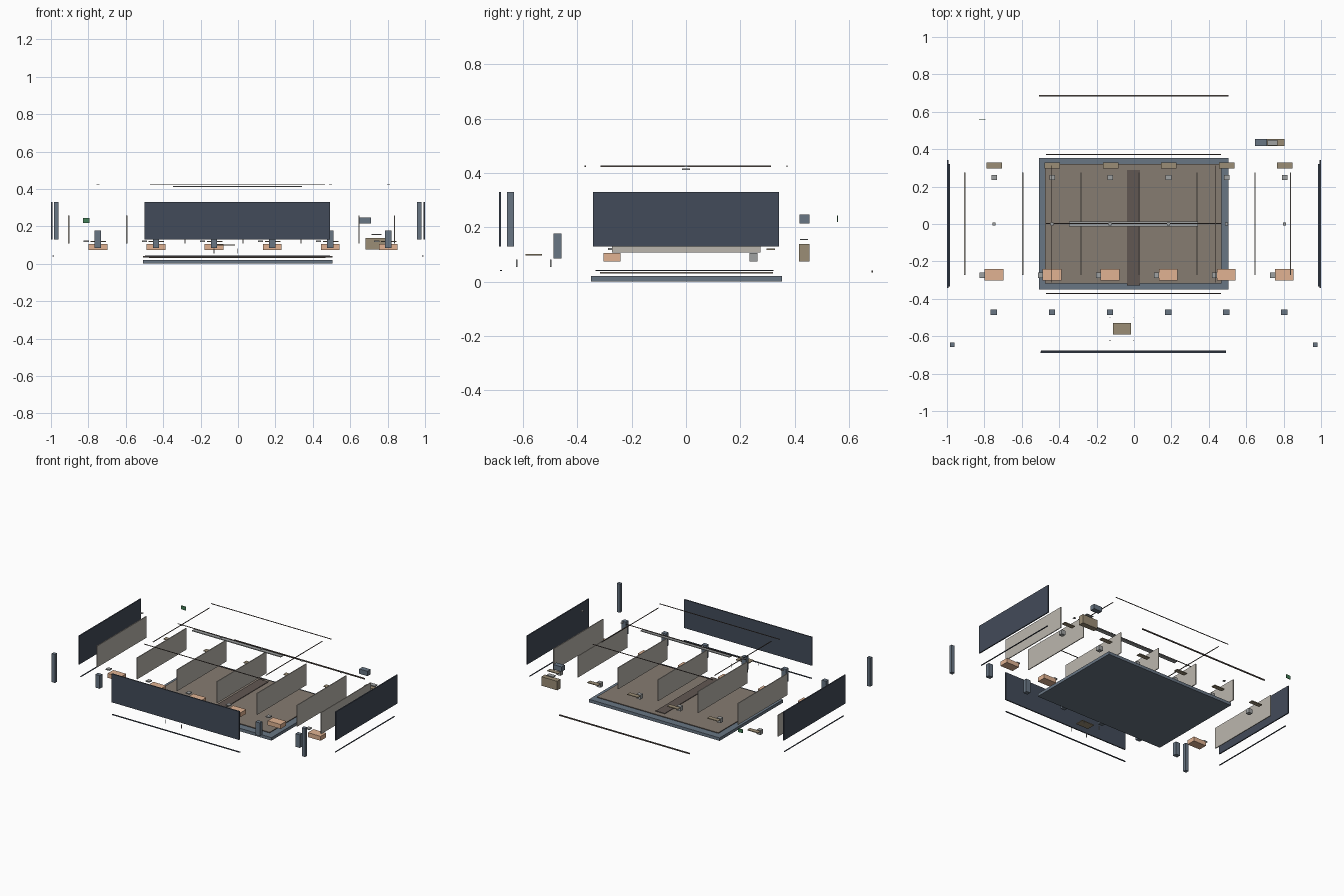
import bpy

N, PITCH = 6, 0.3105   # bays and their spacing


def material(name, rgb):
    m = bpy.data.materials.new(name)
    m.diffuse_color = (*rgb, 1)
    return m


NAVY = material("navy", (0.055, 0.07, 0.10))
SLATE = material("slate", (0.14, 0.18, 0.23))
BROWN = material("taupe", (0.24, 0.20, 0.165))
DARK = material("dark_taupe", (0.12, 0.095, 0.085))
PALE = material("pale_board", (0.50, 0.47, 0.42))
PEACH = material("peach", (0.75, 0.45, 0.29))
TAN = material("tan", (0.33, 0.27, 0.18))
GREY = material("grey", (0.35, 0.36, 0.36))
GREEN = material("green", (0.06, 0.22, 0.10))

FACES = [(0, 2, 3, 1), (4, 5, 7, 6), (0, 1, 5, 4), (2, 6, 7, 3), (0, 4, 6, 2), (1, 3, 7, 5)]


def box(name, x, y, z, mat):
    """Box from (min, max) ranges on each axis."""
    verts = [(a, b, c) for c in z for b in y for a in x]
    mesh = bpy.data.meshes.new(name)
    mesh.from_pydata(verts, [], FACES)
    mesh.materials.append(mat)
    mesh.update()
    ob = bpy.data.objects.new(name, mesh)
    bpy.context.collection.objects.link(ob)
    return ob


def row(name, x, y, z, mat):
    """One copy of the box in every bay."""
    for i in range(N):
        d = i * PITCH
        box(f"{name}_{i + 1}", (x[0] + d, x[1] + d), y, z, mat)


# Base slab, floor liner and the centre strip on it
box("base_slab", (-0.508, 0.505), (-0.35, 0.353), (0, 0.021), SLATE)
box("floor_liner", (-0.475, 0.468), (-0.317, 0.32), (0.031, 0.036), BROWN)
box("floor_centre_strip", (-0.038, 0.032), (-0.33, 0.29), (0.039, 0.043), DARK)

# Outer walls, pulled outwards
box("front_panel", (-0.5, 0.492), (-0.689, -0.681), (0.13, 0.33), NAVY)
box("left_panel", (-1.0, -0.992), (-0.342, 0.342), (0.13, 0.33), NAVY)
box("right_panel", (0.992, 1.0), (-0.342, 0.342), (0.13, 0.33), NAVY)
for name, x in (("left", -0.985), ("right", 0.956)):
    box(name + "_corner_post", (x, x + 0.025), (-0.658, -0.634), (0.13, 0.33), SLATE)

# Edge trims below the walls
box("front_trim", (-0.498, 0.492), (-0.685, -0.677), (0.039, 0.044), NAVY)
box("back_trim", (-0.508, 0.505), (0.682, 0.689), (0.034, 0.042), DARK)
for name, x in (("left", -0.992), ("right", 0.984)):
    box(name + "_trim", (x, x + 0.007), (-0.333, 0.322), (0.04, 0.044), NAVY)

# Upright dividers
for i, x in enumerate([-0.905 + k * PITCH for k in range(N)] + [0.836]):
    box(f"divider_{i + 1}", (x - 0.003, x + 0.003), (-0.273, 0.275), (0.107, 0.257), PALE)

# Repeated fittings in each bay
row("tray_block", (-0.799, -0.699), (-0.303, -0.241), (0.074, 0.105), PEACH)
row("tray_tab", (-0.825, -0.797), (-0.288, -0.258), (0.117, 0.124), GREY)
row("rear_block", (-0.762, -0.732), (0.234, 0.263), (0.074, 0.105), GREY)
row("rear_plate", (-0.788, -0.705), (0.297, 0.328), (0.117, 0.122), TAN)
row("front_pillar", (-0.766, -0.732), (-0.487, -0.458), (0.085, 0.177), SLATE)
row("top_clip", (-0.756, -0.740), (-0.008, 0.008), (0.423, 0.427), GREY)

# Thin overhead rails and centre bar
for name, y in (("front", -0.371), ("middle", 0.003), ("back", 0.372)):
    box(name + "_rail", (-0.47, 0.465), (y - 0.002, y + 0.002), (0.423, 0.427), DARK)
for name, x in (("left", -0.44), ("right", 0.435)):
    box(name + "_cross_rail", (x - 0.002, x + 0.002), (-0.314, 0.312), (0.423, 0.427), DARK)
box("centre_bar", (-0.347, 0.342), (-0.014, 0.014), (0.411, 0.417), GREY)

# Loose plate with four pins at the front
box("loose_plate", (-0.113, -0.015), (-0.590, -0.530), (0.097, 0.102), TAN)
for i, x in enumerate((-0.128, -0.002)):
    for j, y in enumerate((-0.623, -0.498)):
        box(f"pin_{i}{j}", (x - 0.002, x + 0.002), (y - 0.002, y + 0.002), (0.055, 0.082), GREY)

# Module stack at the back right
box("module_body", (0.682, 0.805), (0.416, 0.454), (0.075, 0.138), TAN)
box("module_gasket", (0.715, 0.768), (0.42, 0.45), (0.153, 0.158), GREY)
box("module_cap", (0.648, 0.712), (0.418, 0.454), (0.214, 0.248), SLATE)

# Small upright circuit board at the back left
box("small_board", (-0.830, -0.794), (0.555, 0.560), (0.219, 0.244), GREEN)
